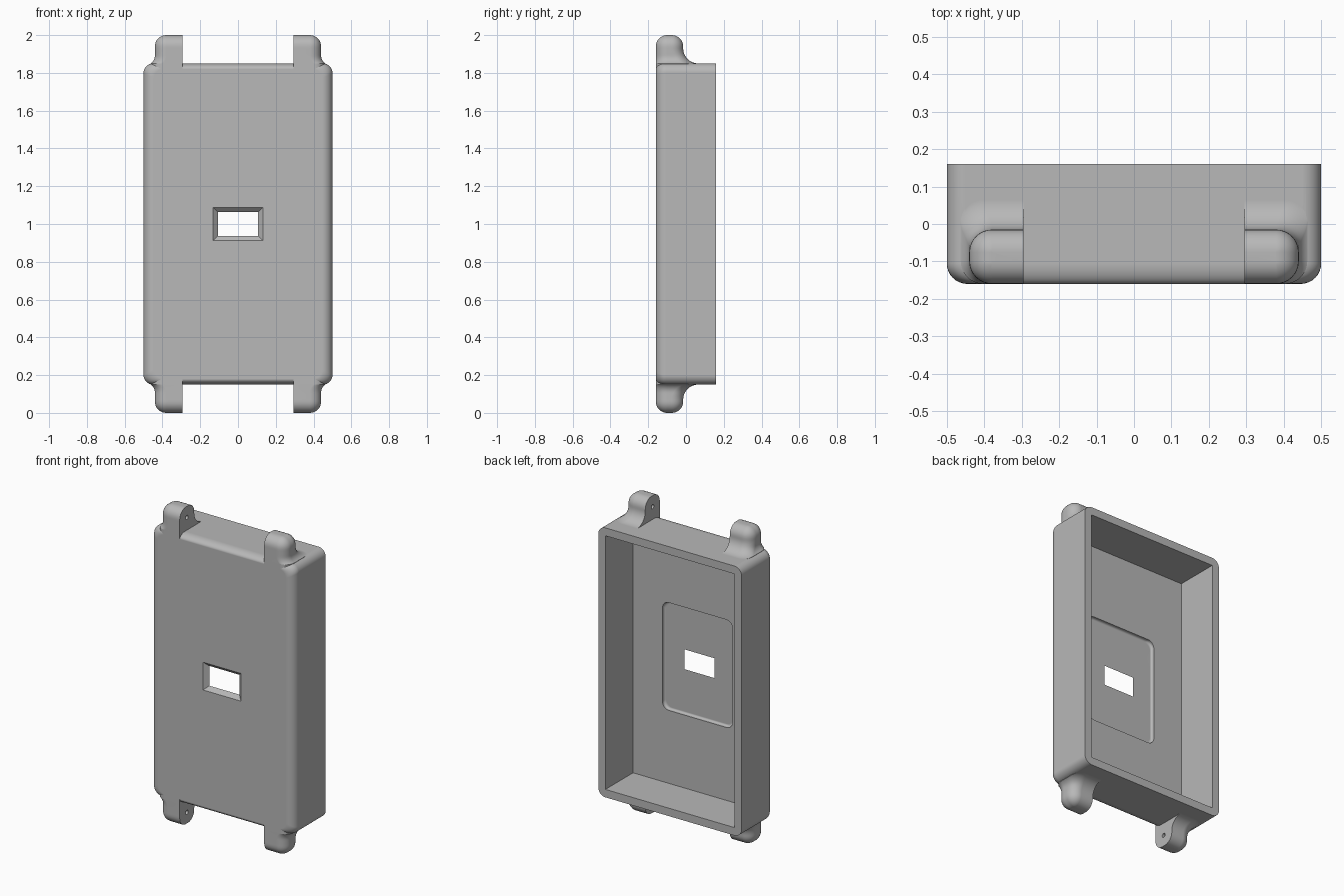
import bpy, bmesh, math

if "Cube" in bpy.data.objects:
    bpy.data.objects.remove(bpy.data.objects["Cube"])

grey = bpy.data.materials.new("plain grey")
grey.diffuse_color = (0.48, 0.48, 0.48, 1)
grey.use_nodes = True
grey.node_tree.nodes["Principled BSDF"].inputs["Base Color"].default_value = grey.diffuse_color


def loft(name, loops):
    """Skin equal-length closed loops and cap both ends."""
    bm = bmesh.new()
    rings = [[bm.verts.new(p) for p in lp] for lp in loops]
    n = len(rings[0])
    for a, b in zip(rings, rings[1:]):
        for i in range(n):
            j = (i + 1) % n
            bm.faces.new((a[i], a[j], b[j], b[i]))
    bm.faces.new(rings[0])
    bm.faces.new(rings[-1])
    bmesh.ops.recalc_face_normals(bm, faces=bm.faces)
    me = bpy.data.meshes.new(name)
    bm.to_mesh(me)
    bm.free()
    me.materials.append(grey)
    ob = bpy.data.objects.new(name, me)
    bpy.context.collection.objects.link(ob)
    return ob


def rect(hx, hz, y, r=0.0, n=8):
    """Rectangle in the xz plane around z = 1, with optional round corners."""
    pts = []
    for k, (sx, sz) in enumerate(((1, 1), (-1, 1), (-1, -1), (1, -1))):
        if r == 0:
            pts.append((sx * hx, y, 1 + sz * hz))
            continue
        for i in range(n + 1):
            a = math.pi / 2 * (k + i / n)
            pts.append((sx * (hx - r) + r * math.cos(a), y,
                        1 + sz * (hz - r) + r * math.sin(a)))
    return pts


def boolean(ob, tool, op):
    m = ob.modifiers.new("cut", 'BOOLEAN')
    m.operation, m.object, m.solver = op, tool, 'EXACT'
    bpy.context.view_layer.objects.active = ob
    bpy.ops.object.modifier_apply(modifier=m.name)
    bpy.data.objects.remove(tool)


# housing: rounded box, soft front edges, square back edge
loops = []
for i in range(9):
    a = math.pi / 2 * i / 8
    c = 1 - math.sin(a)
    loops.append(rect(0.5 - 0.055 * c, 0.85 - 0.03 * c,
                      -0.16 + 0.055 * (1 - math.cos(a)), 0.05))
loops.append(rect(0.5, 0.85, 0.16, 0.05))
housing = loft("housing", loops)


# mounting lugs: domed top, flared foot, flat inner side
def lug_ring(z, x, yf, yb, r, sx, sz):
    pts = [(0.295, yf)]
    for cy, start in ((yf + r, -90), (yb - r, 0)):
        for i in range(9):
            a = math.radians(start + 90 * i / 8)
            pts.append((x - r + r * math.cos(a), cy + r * math.sin(a)))
    pts.append((0.295, yb))
    return [(sx * px, py, 1 + sz * (z - 1)) for px, py in pts]


def lug(sx, sz):
    rings = []
    for i in range(9):
        a = math.pi / 2 * (1 - i / 8)
        c = 0.06 * (1 - math.cos(a))
        rings.append(lug_ring(1.94 + 0.06 * math.sin(a), 0.44 - c, -0.16 + c,
                              -0.015 - c, 0.0605 - c, sx, sz))
    x = yb = 0
    for i in range(13):
        a = math.pi / 2 * i / 12
        z = 1.93 - 0.08 * math.sin(a)
        d = max(0, 1.892 - z)
        x = 0.44 + 0.05 - math.sqrt(0.0025 - d * d)
        yb = -0.015 + 0.08 * (1 - math.cos(a))
        rings.append(lug_ring(z, x, -0.16, yb, 0.0605, sx, sz))
    rings.append(lug_ring(1.81, x, -0.16, yb, 0.0605, sx, sz))
    return loft("lug", rings)


def pin_hole(sx, sz):
    def ring(x):
        return [(sx * x, -0.088 + 0.013 * math.cos(t * math.pi / 8),
                 1 + sz * 0.93 + 0.013 * math.sin(t * math.pi / 8)) for t in range(16)]
    return loft("pin_hole", [ring(0.25), ring(0.37)])


for sx in (1, -1):
    for sz in (1, -1):
        boolean(housing, lug(sx, sz), 'UNION')
        boolean(housing, pin_hole(sx, sz), 'DIFFERENCE')

# open back, shallow inner recess and chamfered window
boolean(housing, loft("cavity", [rect(0.45, 0.80, -0.115), rect(0.45, 0.80, 0.3)]), 'DIFFERENCE')
recess = [rect(0.245 - 0.012 * (1 - math.sin(a)), 0.34 - 0.012 * (1 - math.sin(a)),
               -0.136 + 0.012 * (1 - math.cos(a)), 0.045)
          for a in (math.pi / 2 * i / 4 for i in range(5))]
recess.append(rect(0.245, 0.34, 0.0, 0.045))
boolean(housing, loft("recess", recess), 'DIFFERENCE')
window = [rect(0.1595, 0.1145, -0.187), rect(0.105, 0.0625, -0.136), rect(0.105, 0.0625, 0.0)]
window[0] = rect(0.161, 0.1145, -0.186)
boolean(housing, loft("window", window), 'DIFFERENCE')

# smooth rounded areas, keep sharp edges
bpy.ops.object.select_all(action='DESELECT')
housing.select_set(True)
bpy.context.view_layer.objects.active = housing
bpy.ops.object.shade_smooth_by_angle(angle=math.radians(30))
wn = housing.modifiers.new("even_shading", 'WEIGHTED_NORMAL')
wn.keep_sharp = True
